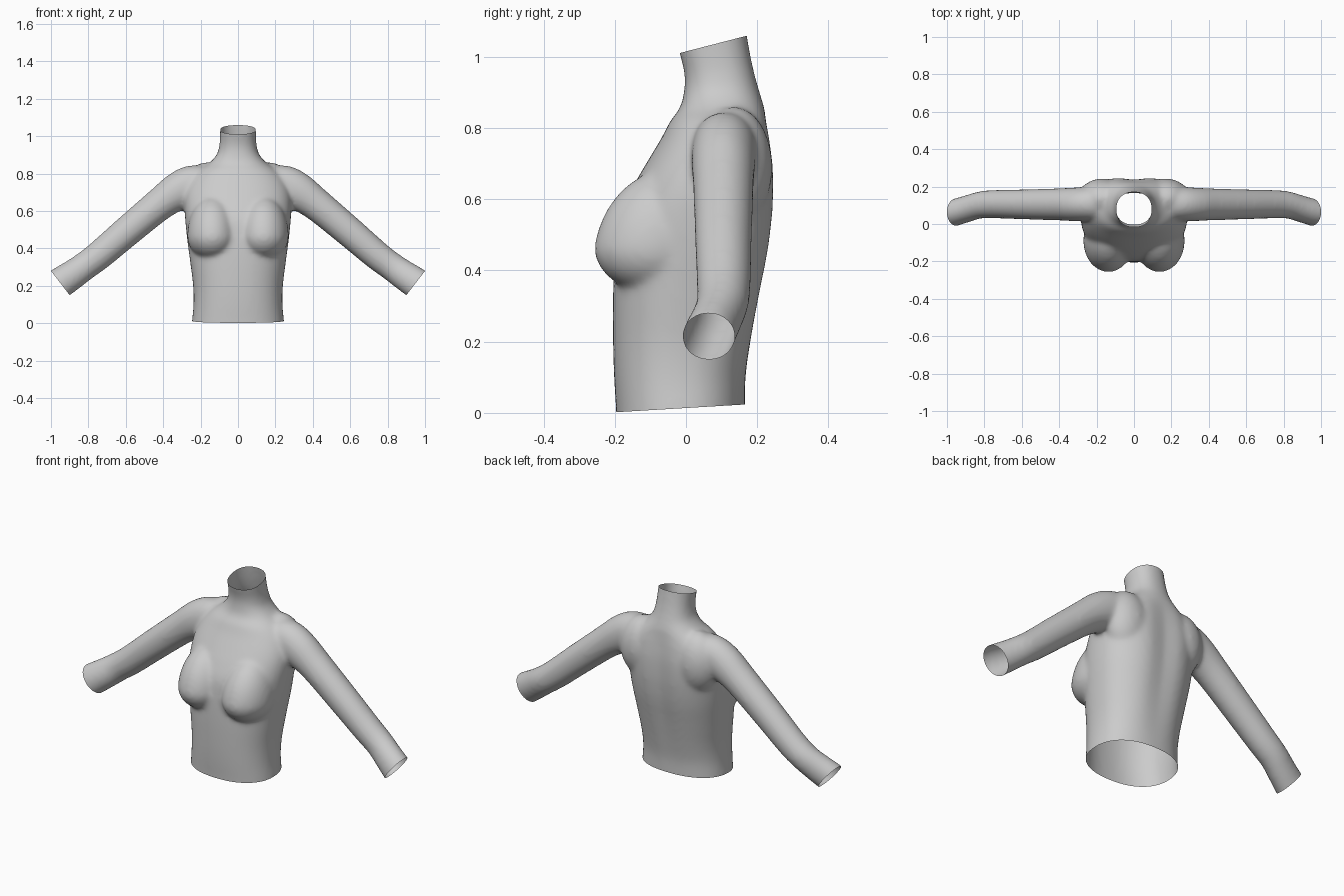
import bpy, bmesh, math
from mathutils import Vector

if "Cube" in bpy.data.objects:
    bpy.data.objects.remove(bpy.data.objects["Cube"])

SEG = 48


def spline(rows, steps=6):
    """Catmull-Rom interpolation through rows of parameters."""
    out = []
    for i in range(len(rows) - 1):
        a, b, c, d = (Vector(rows[min(max(k, 0), len(rows) - 1)]) for k in range(i - 1, i + 3))
        for s in range(steps):
            t = s / steps
            out.append(0.5 * (2 * b + (c - a) * t + (2 * a - 5 * b + 4 * c - d) * t * t
                              + (3 * b - a - 3 * c + d) * t ** 3))
    return out + [Vector(rows[-1])]


def loft(bm, rings):
    """Closed skin over a list of point rings."""
    loops = [[bm.verts.new(p) for p in r] for r in rings]
    for lo, hi in zip(loops, loops[1:]):
        for i in range(SEG):
            j = (i + 1) % SEG
            bm.faces.new((lo[i], lo[j], hi[j], hi[i]))
    bm.faces.new(loops[0][::-1])
    bm.faces.new(loops[-1])


def power(v, p):
    return math.copysign(abs(v) ** p, v)


def torso_ring(z, hw, front, back, groove):
    mid, depth = (front + back) / 2, (back - front) / 2
    ring = []
    for i in range(SEG):
        a = 2 * math.pi * i / SEG
        x, y = hw * power(math.cos(a), 0.88), mid + depth * power(math.sin(a), 0.88)
        if y > mid:
            y -= groove * math.exp(-(x / 0.07) ** 2)
        ring.append((x, y, z))
    return ring


def arm_rings(side):
    # x, y, z, radius across the arm, radius in y
    path = spline([(.14, .11, .755, .08, .09), (.24, .108, .745, .10, .09),
                   (.32, .105, .705, .102, .09), (.42, .105, .635, .088, .085),
                   (.6, .105, .485, .082, .08), (.74, .106, .365, .078, .076),
                   (.82, .102, .305, .076, .073), (.89, .082, .255, .08, .073),
                   (.95, .064, .215, .084, .074), (1.03, .045, .155, .085, .074)])
    rings = []
    for i, p in enumerate(path):
        a, b = path[max(i - 1, 0)], path[min(i + 1, len(path) - 1)]
        d = Vector((b[0] - a[0], 0, b[2] - a[2])).normalized()
        n = Vector((-d.z, 0, d.x))
        ring = []
        for k in range(SEG):
            t = 2 * math.pi * k / SEG * side
            q = Vector(p[:3]) + n * p[3] * math.cos(t) + Vector((0, p[4] * math.sin(t), 0))
            ring.append((q.x * side, q.y, q.z))
        rings.append(ring)
    return rings


bm = bmesh.new()

# trunk and neck: z, half width, front y, back y, spine groove
trunk = [(-.06, .25, -.195, .16, 0), (.0, .247, -.196, .165, 0), (.1, .238, -.202, .17, .003),
         (.2, .24, -.205, .188, .008), (.33, .256, -.205, .215, .014), (.45, .272, -.2, .24, .018),
         (.55, .282, -.187, .253, .02), (.63, .287, -.152, .256, .02), (.7, .28, -.112, .253, .018),
         (.77, .25, -.07, .243, .014), (.82, .205, -.044, .232, .008), (.855, .155, -.018, .223, .003),
         (.9, .115, -.006, .207, 0), (.95, .1, -.004, .193, 0), (1.01, .096, -.018, .18, 0),
         (1.1, .096, -.04, .165, 0)]
loft(bm, [torso_ring(*r) for r in spline(trunk)])

for side in (1, -1):
    # arm
    loft(bm, arm_rings(side))
    # breast, with a longer slope above than below
    geo = bmesh.ops.create_uvsphere(bm, u_segments=40, v_segments=28, radius=1)
    for v in geo["verts"]:
        x, y, z = v.co
        v.co = (side * .137 + x * .134, -.09 + y * .168 + max(z, 0) * .03,
                .465 + z * (.215 if z > 0 else .128))
    # shoulder blade and shoulder slope
    geo = bmesh.ops.create_uvsphere(bm, u_segments=32, v_segments=20, radius=1)
    for v in geo["verts"]:
        x, y, z = v.co
        v.co = (side * (.17 + x * .13), .135 + y * .108, .69 + z * .17)

bmesh.ops.recalc_face_normals(bm, faces=bm.faces[:])
mesh = bpy.data.meshes.new("torso_body")
bm.to_mesh(mesh)
bm.free()
body = bpy.data.objects.new("torso_body", mesh)
bpy.context.collection.objects.link(body)
bpy.context.view_layer.objects.active = body
body.select_set(True)

# fuse all parts into one soft skin
fuse = body.modifiers.new("fuse", "REMESH")
fuse.mode = "VOXEL"
fuse.voxel_size = .011
soften = body.modifiers.new("soften", "SMOOTH")
soften.factor = .5
soften.iterations = 14
for name in ("fuse", "soften"):
    bpy.ops.object.modifier_apply(modifier=name)

# open the waist, neck and wrists
bm = bmesh.new()
bm.from_mesh(body.data)
cuts = [((0, -.195, .002), (0, .06, -1)), ((0, -.02, 1.01), (0, -.25, .97)),
        ((.95, .065, .215), (.79, 0, -.61)), ((-.95, .065, .215), (-.79, 0, -.61))]
for co, no in cuts:
    bmesh.ops.bisect_plane(bm, geom=bm.verts[:] + bm.edges[:] + bm.faces[:],
                           plane_co=co, plane_no=no, clear_outer=True)
bm.to_mesh(body.data)
bm.free()
bpy.ops.object.shade_smooth()
